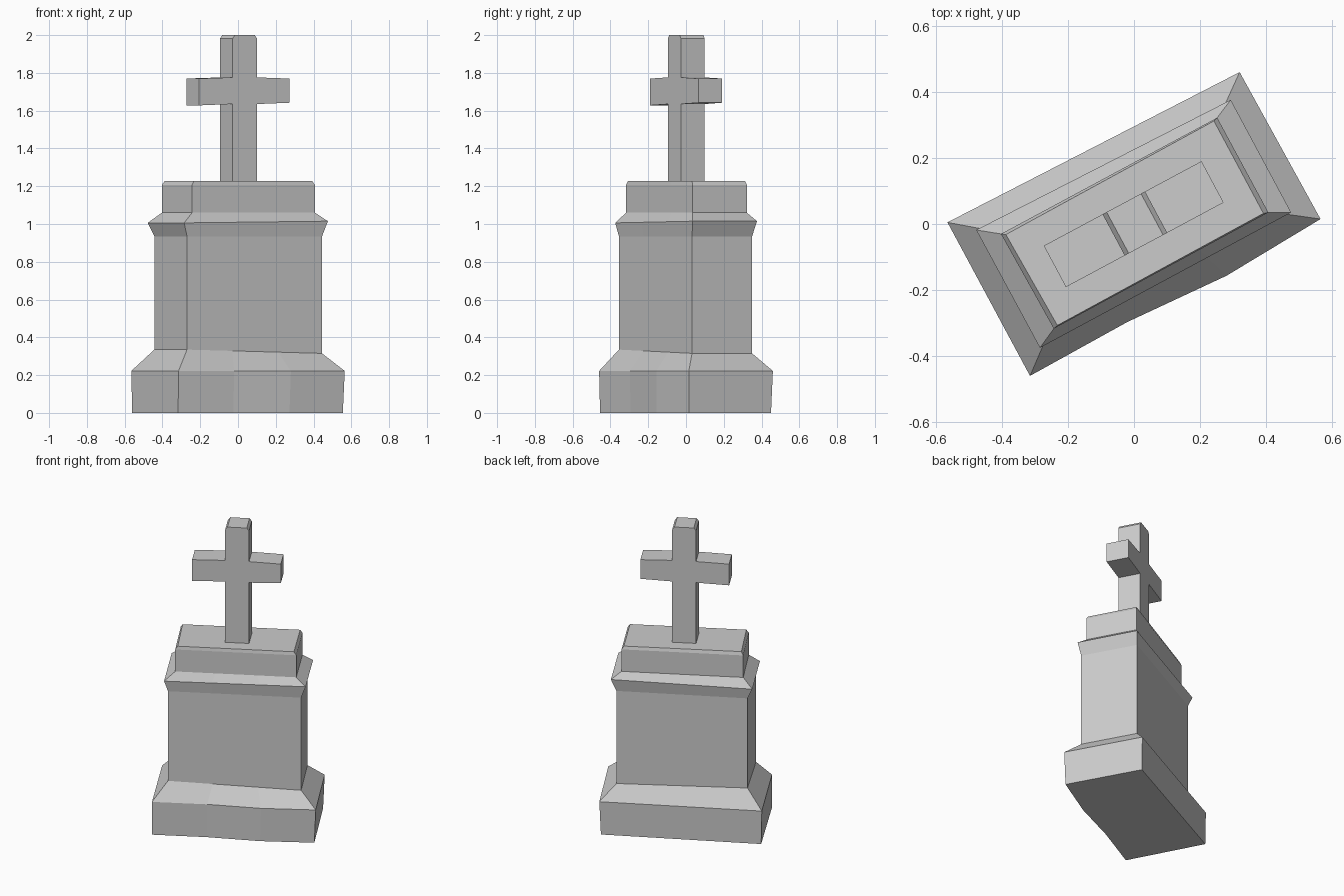
import bpy, bmesh, math
from mathutils import Matrix, Vector

if "Cube" in bpy.data.objects:
    bpy.data.objects.remove(bpy.data.objects["Cube"])


def finish(bm, name):
    bmesh.ops.recalc_face_normals(bm, faces=bm.faces[:])
    mesh = bpy.data.meshes.new(name)
    bm.to_mesh(mesh)
    bm.free()
    obj = bpy.data.objects.new(name, mesh)
    bpy.context.collection.objects.link(obj)
    return obj


def loft(name, rings):
    """Stack closed rings of points into a capped solid."""
    bm = bmesh.new()
    loops = [[bm.verts.new(p) for p in ring] for ring in rings]
    for a, b in zip(loops, loops[1:]):
        n = len(a)
        for i in range(n):
            j = (i + 1) % n
            bm.faces.new((a[i], a[j], b[j], b[i]))
    bm.faces.new(loops[0][::-1])
    bm.faces.new(loops[-1])
    return finish(bm, name)


def ring(left, front, right, back, z_left, z_right, bulge=0):
    """Hand-cut skewed rectangle; the long front edge can bow a little."""
    l, f = (Vector((*p, z_left)) for p in (left, front))
    r, b = (Vector((*p, z_right)) for p in (right, back))
    p1, p2 = f.lerp(r, 0.335), f.lerp(r, 0.676)
    p1.y += 0.004 * bulge
    p2.y -= 0.018 * bulge
    return [l, f, p1, p2, r, b]


# Stepped pedestal: base slab, sloped skirt, shaft, cornice and cap block
base_foot = ring((-.56, .005), (-.317, -.455), (.555, .015), (.315, .45), 0, 0, 1)
base_top = ring((-.565, .005), (-.315, -.46), (.565, .015), (.32, .46), .222, .222, 1)
shaft = ((-.443, -.018), (-.27, -.355), (.445, .032), (.27, .35))
cornice = ((-.478, -.018), (-.285, -.375), (.476, .035), (.293, .376))
block = ((-.403, -.03), (-.243, -.317), (.407, .035), (.252, .322))
cap = ((-.388, -.032), (-.232, -.307), (.392, .032), (.242, .312))

loft("base_slab", [base_foot, base_top, ring(*shaft, .335, .315)])
loft("shaft_and_cornice", [
    ring(*shaft, .335, .315), ring(*shaft, .935, .935),
    ring(*cornice, 1.006, 1.015), ring(*block, 1.06, 1.06)])
loft("cap_block", [
    ring(*block, 1.06, 1.06), ring(*block, 1.207, 1.207), ring(*cap, 1.228, 1.228)])

# Cross: one outline extruded through its depth, turned with the pedestal
outline = [(-.07, 1.22), (.076, 1.22), (.076, 1.635), (.27, 1.642),
           (.27, 1.77), (.076, 1.776), (.076, 1.982), (.062, 2.0),
           (-.056, 2.0), (-.07, 1.982), (-.07, 1.776), (-.272, 1.77),
           (-.272, 1.628), (-.07, 1.635)]
half_depth = 0.071
cross = loft("cross", [[Vector((u, d, z)) for u, z in outline]
                       for d in (-half_depth, half_depth)])
cross.data.transform(Matrix.Rotation(math.radians(28.2), 4, 'Z'))
